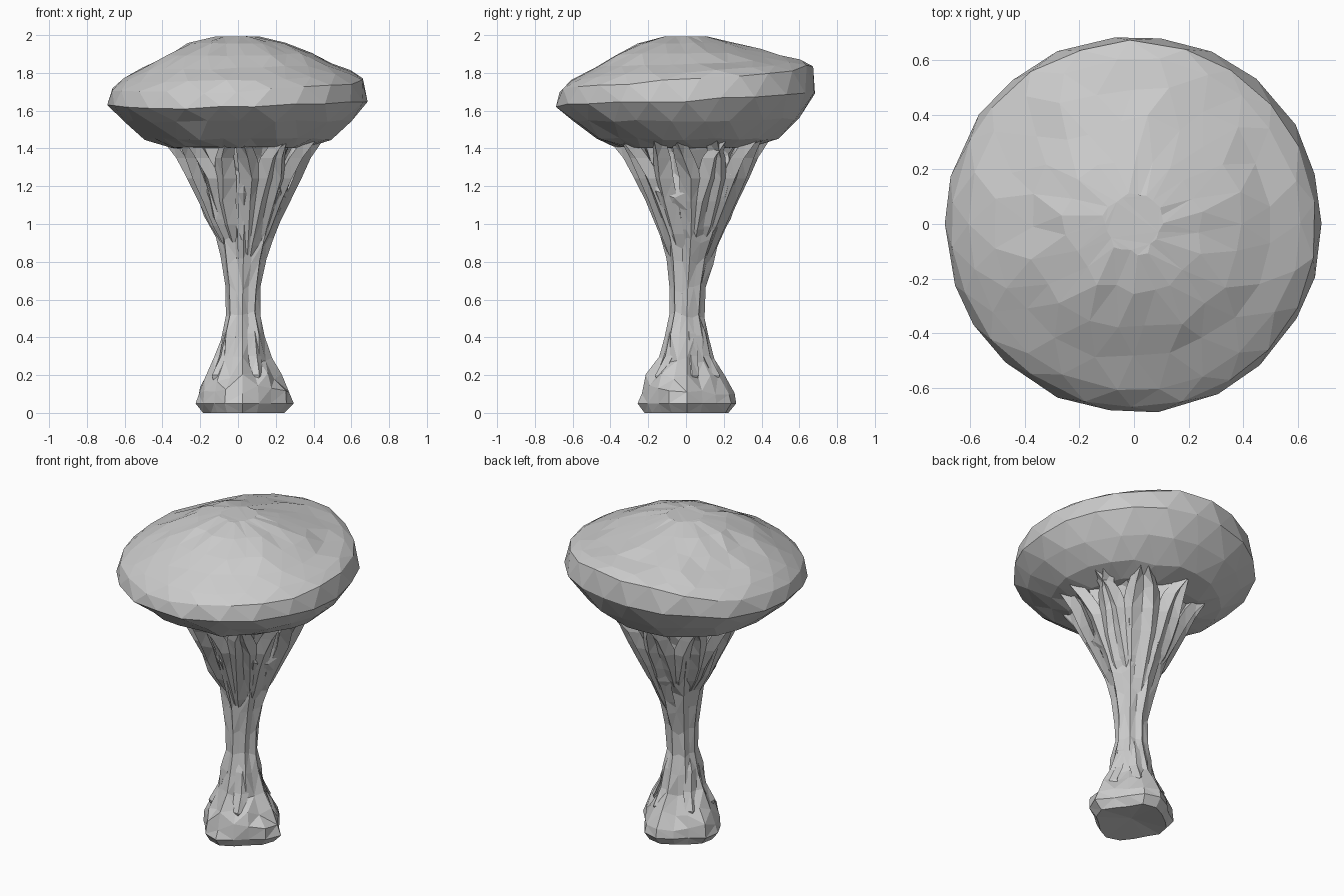
import bpy, bmesh, math, random
from mathutils import Vector

random.seed(4)
cube = bpy.data.objects.get("Cube")
if cube:
    bpy.data.objects.remove(cube)

grey = bpy.data.materials.new("plain grey")
grey.use_nodes = True
colour = (0.6, 0.6, 0.6, 1)
grey.diffuse_color = colour
grey.node_tree.nodes["Principled BSDF"].inputs["Base Color"].default_value = colour


def loft(name, rings):
    """Skin a stack of equal rings with flat triangles; a one-point first ring closes to a tip."""
    bm = bmesh.new()
    loops = [[bm.verts.new(p) for p in ring] for ring in rings]
    n = len(loops[-1])
    for low, high in zip(loops, loops[1:]):
        for i in range(n):
            j = (i + 1) % n
            if len(low) == 1:
                bm.faces.new((low[0], high[j], high[i]))
            else:
                bm.faces.new((low[i], low[j], high[j], high[i]))
    for end in (loops[0], loops[-1]):
        if len(end) > 1:
            bm.faces.new(end)
    bmesh.ops.triangulate(bm, faces=bm.faces[:], quad_method='SHORT_EDGE')
    bmesh.ops.recalc_face_normals(bm, faces=bm.faces[:])
    mesh = bpy.data.meshes.new(name)
    bm.to_mesh(mesh)
    bm.free()
    mesh.materials.append(grey)
    obj = bpy.data.objects.new(name, mesh)
    bpy.context.collection.objects.link(obj)


def jitter(amount):
    return random.uniform(-amount, amount)


def lerp_table(table, z):
    for (z0, r0), (z1, r1) in zip(table, table[1:]):
        if z <= z1:
            return r0 + (r1 - r0) * max(0, (z - z0) / (z1 - z0))
    return table[-1][1]


# Broad domed cap, its rim tipped up towards the back
cap_profile = [(0.2, 1.4), (0.36, 1.405), (0.48, 1.45), (0.605, 1.545), (0.69, 1.64),
               (0.67, 1.735), (0.61, 1.787), (0.5, 1.838), (0.39, 1.898), (0.25, 1.957),
               (0.1, 1.993)]
rings = [[Vector((0, 0, 1.41))]]
SIDES = 22
for k, (r, z) in enumerate(cap_profile):
    ring = []
    rim = max(0, 1 - abs(z - 1.74) / 0.22)
    for i in range(SIDES):
        a = 2 * math.pi * (i + 0.5 * (k % 2) + jitter(0.16)) / SIDES
        rr = r * (1 + jitter(0.008)) + jitter(0.02) * (r < 0.55)
        x, y = rr * math.cos(a), rr * math.sin(a)
        lift = rim * (0.05 * y + 0.04 * x + 0.07 * max(0, math.sin(a)) ** 3)
        ring.append(Vector((x, y, z + lift + jitter(0.012 * r))))
    rings.append(ring)
loft("cap", rings)

# Outer radius and sideways lean of the stem by height
stem_radius = [(0, 0.2), (0.05, 0.24), (0.12, 0.225), (0.175, 0.205), (0.28, 0.142), (0.44, 0.108),
               (0.57, 0.082), (0.77, 0.112), (0.92, 0.15), (1.02, 0.195),
               (1.13, 0.25), (1.23, 0.3), (1.34, 0.35), (1.46, 0.44)]


def centre(z):
    bend = 0.025 * math.sin((z - 0.6) * 3) * (z > 0.6)
    return Vector((0.024 + 0.3 * bend, 0.005 + bend, z))


# Faceted stem core: lobed foot, slim waist, flared head that thins behind the branches
rings = [[Vector((0.02, 0, 0.03))]]
CORE = 16
for z in (0, 0.05, 0.12, 0.19, 0.28, 0.4, 0.52, 0.66, 0.8, 0.92, 1.04, 1.16, 1.28, 1.38, 1.46):
    ring = []
    radius = lerp_table(stem_radius, z)
    recess = 0.2 * min(1, max(0, (z - 1.14) / 0.25))
    for i in range(CORE):
        a = 2 * math.pi * i / CORE
        lobe = 0.09 * math.cos(4 * a + 0.6) * (z < 0.35)
        flute = 1 - 0.14 * (i % 2) * (z > 0.15) - recess
        r = radius * (flute + lobe + jitter(0.06))
        shift = Vector((r * math.cos(a), r * math.sin(a), jitter(0.025) if z > 0.1 else 0))
        ring.append(centre(z) + shift)
    rings.append(ring)
loft("stem_core", rings)


def strand(name, angle, heights, swing, width, sunk):
    """Tapered four-sided rib on the stem; the ends listed in sunk dive into the core."""
    rings = []
    for k, z in enumerate(heights):
        t = k / (len(heights) - 1)
        a = angle + swing * t * t + jitter(0.04)
        out = Vector((math.cos(a), math.sin(a), 0))
        side = Vector((-out.y, out.x, 0))
        radius = lerp_table(stem_radius, z)
        p = centre(z) + out * radius * (0.55 if k in sunk else 0.86)
        w = width * (0.5 + 0.7 * math.sin(math.pi * (0.1 + 0.8 * t)))
        depth = radius * 0.14
        rings.append([p + out * depth, p + side * w, p - out * depth, p - side * w])
    loft(name, rings)


# Paired branches that split apart and fan out beneath the cap
PAIRS = 9
for i in range(PAIRS):
    a = 2 * math.pi * (i + jitter(0.2)) / PAIRS
    start = random.uniform(0.68, 0.9)
    for label, s in (("left", 1), ("right", -1)):
        strand(f"branch_{label}_{i}", a + 0.08 * s, (start, start + 0.14, 1.12, 1.24, 1.35, 1.45),
               s * random.uniform(0.14, 0.32), 0.052, (0,))

# Short root ridges running down into the foot
ROOTS = 5
for i in range(ROOTS):
    a = 2 * math.pi * (i + jitter(0.25)) / ROOTS
    strand(f"root_{i}", a, (0.1, 0.2, 0.3, 0.42, 0.56), jitter(0.4), 0.035, (0, 4))
